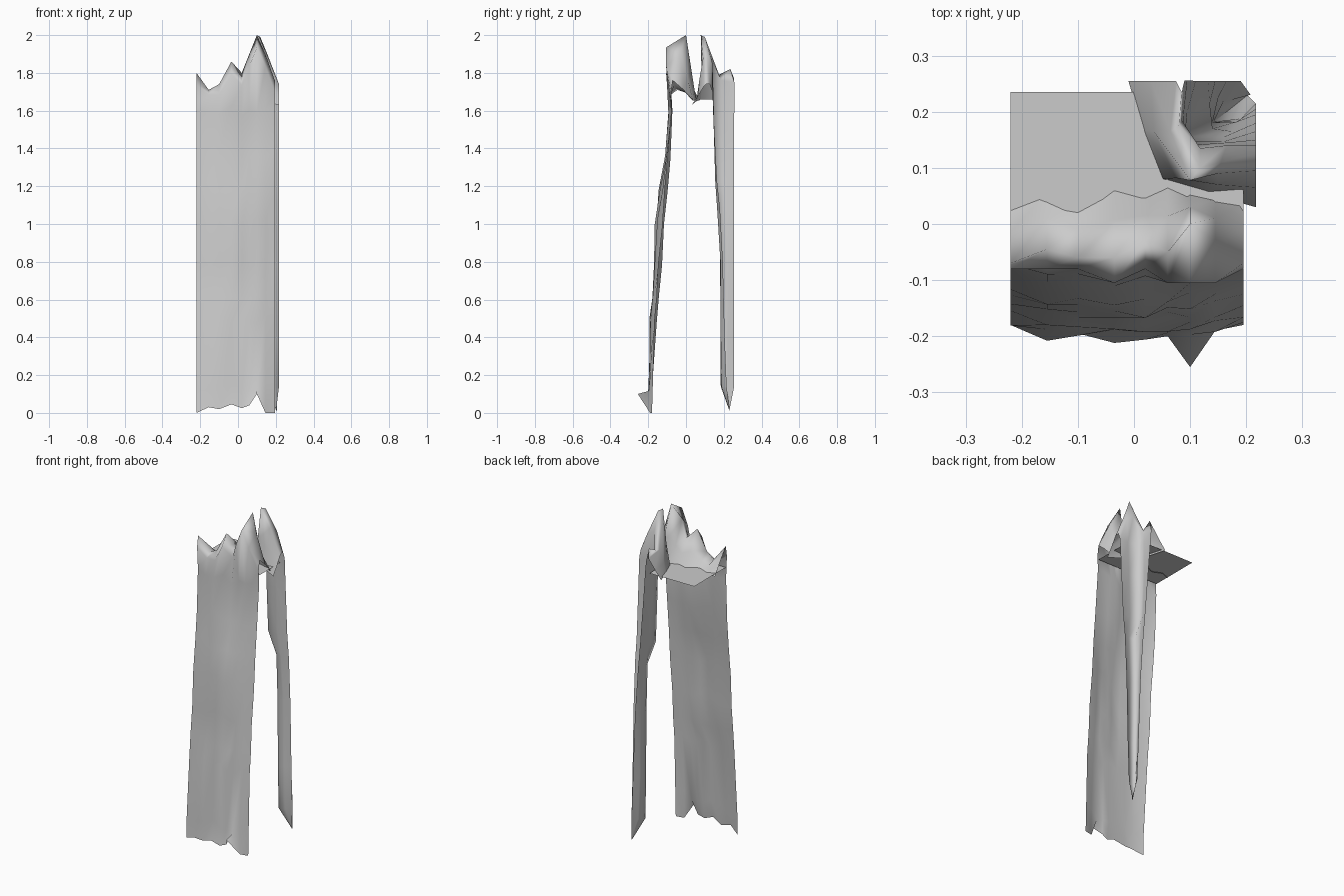
import bpy, bmesh, random

random.seed(4)


def finish(name, bm, smooth=True):
    me = bpy.data.meshes.new(name)
    bm.normal_update()
    bm.to_mesh(me)
    bm.free()
    ob = bpy.data.objects.new(name, me)
    bpy.context.collection.objects.link(ob)
    for p in me.polygons:
        p.use_smooth = smooth
    return ob


def loft(name, rows, smooth=True):
    """Skin a sheet through rows of points."""
    bm = bmesh.new()
    grid = [[bm.verts.new(p) for p in row] for row in rows]
    for a, b in zip(grid, grid[1:]):
        for i in range(len(a) - 1):
            bm.faces.new((a[i], a[i + 1], b[i + 1], b[i]))
    return finish(name, bm, smooth)


# Front cliff: leaning wall with ragged foot, jagged crest and a rim sinking into the ledge
xs = [-.22, -.155, -.1, -.035, .02, .06, .1, .145, .195]
foot_y = [-.18, -.208, -.195, -.212, -.206, -.20, -.255, -.19, -.18]
foot_z = [0, .03, .02, .045, .025, .04, .1, 0, 0]
crest_y = [-.07, -.045, -.06, -.06, -.03, -.05, 0, -.03, -.07]
crest_z = [1.8, 1.71, 1.74, 1.86, 1.80, 1.90, 2.0, 1.90, 1.76]
rim_y = [.03, .055, .03, .065, .05, .068, .05, .04, .032]

rows = [list(zip(xs, foot_y, foot_z))]
for z, y, bulge in [(.14, -.188, .01), (.5, -.18, .018), (.62, -.163, .012),
                    (.8, -.153, .016), (1.0, -.14, .025), (1.2, -.121, .022),
                    (1.36, -.097, .01), (1.6, -.083, .005)]:
    rows.append([(x, y + bulge * ((x / .2) ** 2 * 1.6 - .8) + random.uniform(-.008, .008),
                  z + random.uniform(-.03, .03)) for x in xs])
rows.append([(x, -.08 - .025 * (z > 1.85), max(z - .065, 1.685))
             for x, z in zip(xs, crest_z)])
rows.append(list(zip(xs, crest_y, crest_z)))
rows.append([(x, (c + r) / 2 + .005, 1.675 + (z - 1.67) * .4)
             for x, c, r, z in zip(xs, crest_y, rim_y, crest_z)])
rows.append([(x, r + .004, 1.655) for x, r in zip(xs, rim_y)])
loft("front_cliff", rows)

# Rear corner cliff: hollow V-shaped wall, wide at the top and tapering to a point
levels = [
    (.14, [(.217, .215), (.19, .188), (.145, .184), (.17, .22), (.19, .255)]),
    (.4, [(.217, .205), (.187, .184), (.142, .182), (.16, .22), (.18, .255)]),
    (.8, [(.217, .195), (.182, .182), (.14, .181), (.15, .225), (.165, .255)]),
    (1.08, [(.217, .18), (.175, .165), (.14, .17), (.135, .215), (.145, .255)]),
    (1.22, [(.217, .165), (.16, .155), (.095, .155), (.113, .21), (.132, .255)]),
    (1.5, [(.217, .15), (.16, .147), (.09, .147), (.095, .2), (.11, .255)]),
    (1.7, [(.217, .14), (.165, .145), (.09, .14), (.088, .19), (.095, .256)]),
]
rows = [[(.20 + .002 * i, .23, .01 + .005 * abs(i - 2)) for i in range(5)]]
rows += [[(x, y, z) for x, y in pts] for z, pts in levels]
rows.append([(.217, .125, 1.74), (.165, .14, 1.85), (.118, .135, 1.88),
             (.085, .185, 1.76), (.09, .256, 1.75)])
rows.append([(.217, .105, 1.74), (.155, .11, 1.90), (.118, .10, 1.99),
             (.08, .175, 1.79), (.085, .235, 1.82)])
rows.append([(.217, .095, 1.73), (.15, .09, 1.88), (.10, .078, 2.0),
             (.065, .165, 1.79), (.075, .255, 1.77)])
rows.append([(.217, .065, 1.68), (.15, .07, 1.76), (.075, .082, 1.80),
             (.035, .165, 1.72), (.03, .255, 1.71)])
rows.append([(.217, .03, 1.63), (.13, .055, 1.65), (.05, .08, 1.66),
             (.015, .17, 1.66), (-.01, .255, 1.66)])
loft("corner_cliff", rows)

# Flat ledge between the cliffs, an L that stops at the corner hollow
inner = [(.195, .13), (.085, .135), (.08, .235)]
outer = [(.195, -.07), (-.22, -.07), (-.22, .235)]
loft("ledge", [[(x, y, 1.67) for x, y in line] for line in (inner, outer)], False)
